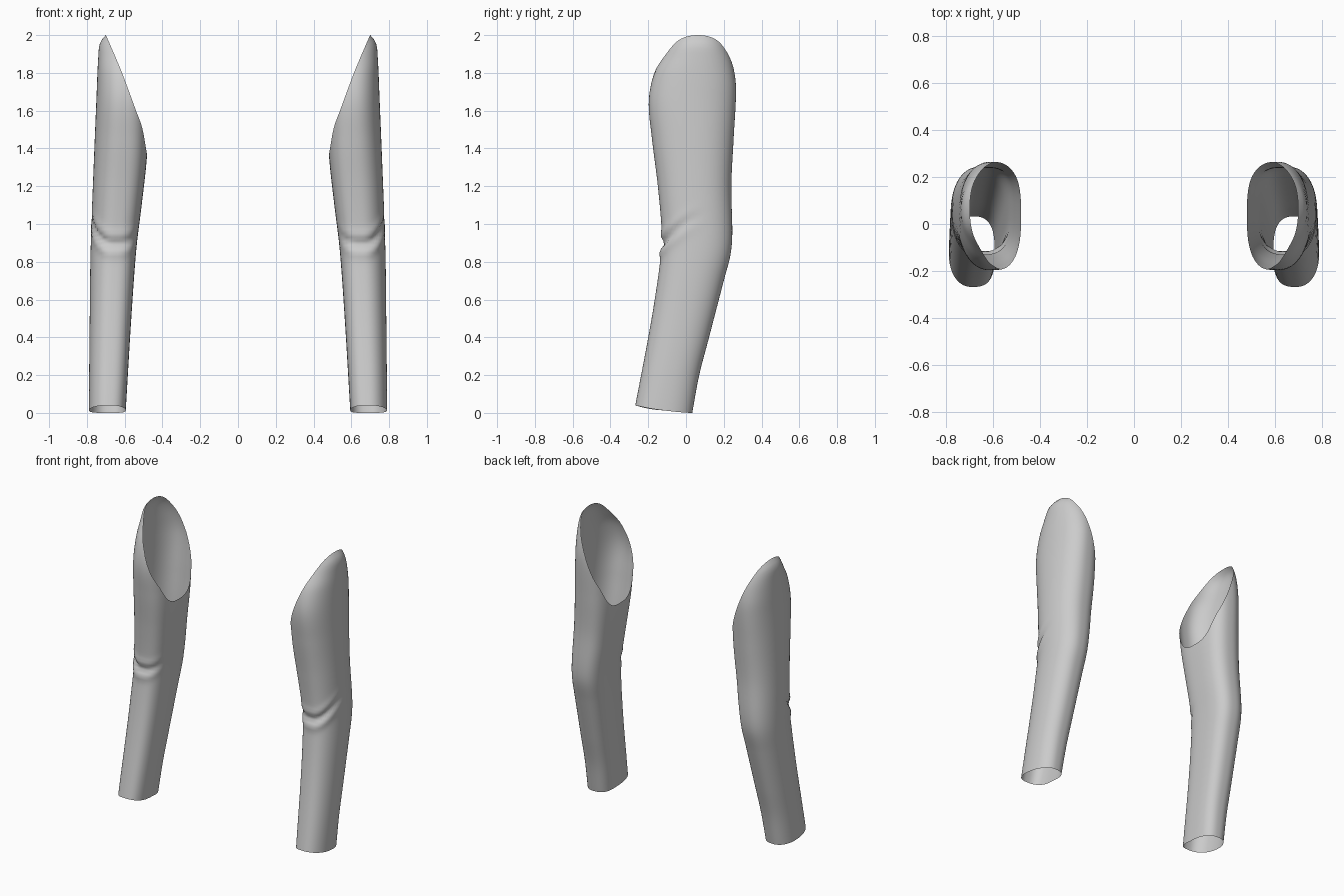
import bpy, bmesh, math

if "Cube" in bpy.data.objects:
    bpy.data.objects.remove(bpy.data.objects["Cube"])

# Silhouette profiles: (z, position)
OUTER = [(0, .79), (.5, .785), (.87, .78), (1.36, .762), (1.65, .75), (1.88, .74), (1.96, .73), (2.0, .70), (2.05, .65)]
INNER = [(0, .595), (.5, .565), (.87, .538), (1.1, .51), (1.36, .482), (1.6, .475), (2.05, .47)]
FRONT = [(0, -.276), (.5, -.182), (.84, -.132), (.95, -.128), (1.2, -.149), (1.45, -.18), (1.65, -.197),
         (1.8, -.168), (1.9, -.115), (2.05, -.03)]
BACK = [(0, .033), (.2, .07), (.4, .122), (.7, .2), (.84, .236), (.95, .245), (1.2, .24), (1.45, .252),
        (1.7, .265), (1.8, .257), (1.9, .232), (2.05, .16)]
# Slanted armhole cut: (x, z)
CUT = [(.46, 1.28), (.48, 1.36), (.505, 1.5), (.54, 1.6), (.61, 1.79), (.66, 1.91), (.70, 2.0), (.80, 2.2)]
N, ROWS, UPPER = 64, 56, 34


def curve(pts, u):
    """Smooth interpolation through the points."""
    u = min(max(u, pts[0][0]), pts[-1][0])
    i = max(k for k in range(len(pts) - 1) if pts[k][0] <= u)

    def slope(k):
        a, b = pts[max(k - 1, 0)], pts[min(k + 1, len(pts) - 1)]
        return (b[1] - a[1]) / (b[0] - a[0])
    (a, p), (b, q) = pts[i], pts[i + 1]
    h = b - a
    t = (u - a) / h
    return ((2*t**3 - 3*t*t + 1) * p + (t**3 - 2*t*t + t) * h * slope(i)
            + (3*t*t - 2*t**3) * q + (t**3 - t*t) * h * slope(i + 1))


def section(z, ang):
    """Point on the sleeve wall; the inner side is flatter than the outer."""
    o, n, f, b = (curve(p, z) for p in (OUTER, INNER, FRONT, BACK))
    c, s = math.cos(ang), math.sin(ang)
    e = 2 / 2.2 if c > 0 else 2 / 2.9
    k = math.copysign(abs(c) ** e, c)
    m = math.copysign(abs(s) ** e, s)
    x = (o + n) / 2 + (o - n) / 2 * k
    y = (f + b) / 2 + (b - f) / 2 * m
    # Elbow creases on the front
    w = max(0, math.cos(ang + math.pi * .42)) ** 1.5
    z0 = .88 + .09 * (1 + s) + .05 * max(0, c) ** 2
    d = w * (.010 * math.exp(-((z - z0 + .03) / .03) ** 2) - .016 * math.exp(-((z - z0 - .015) / .022) ** 2)
             + .007 * math.exp(-((z - z0 - .06) / .025) ** 2))
    return x + d * c, y + d * s


def rim_height(ang):
    lo, hi = 1.2, 2.04
    for _ in range(30):
        mid = (lo + hi) / 2
        if mid < curve(CUT, section(mid, ang)[0]):
            lo = mid
        else:
            hi = mid
    return lo


def sleeve(name, side):
    bm = bmesh.new()
    rims = [rim_height(2 * math.pi * j / N) for j in range(N)]
    grid = []
    for i in range(ROWS + UPPER + 1):
        row = []
        for j in range(N):
            ang = 2 * math.pi * j / N
            if i <= ROWS:
                t = i / ROWS
                # Cuff hem lifts toward the front
                hem = .04 * ((1 - math.sin(ang)) / 2) ** 1.6
                z = hem + t * (1.2 - hem)
            else:
                t = (i - ROWS) / UPPER
                z = 1.2 + t * (rims[j] - 1.2)
            x, y = section(z, ang)
            row.append(bm.verts.new((side * x, y, z)))
        grid.append(row)
    for a, b in zip(grid, grid[1:]):
        for j in range(N):
            k = (j + 1) % N
            q = [a[j], a[k], b[k], b[j]]
            bm.faces.new(q if side > 0 else q[::-1])
    for f in bm.faces:
        f.smooth = True
    me = bpy.data.meshes.new(name)
    bm.to_mesh(me)
    bm.free()
    bpy.context.collection.objects.link(bpy.data.objects.new(name, me))


# Pair of open sleeves
sleeve("right_sleeve", 1)
sleeve("left_sleeve", -1)
